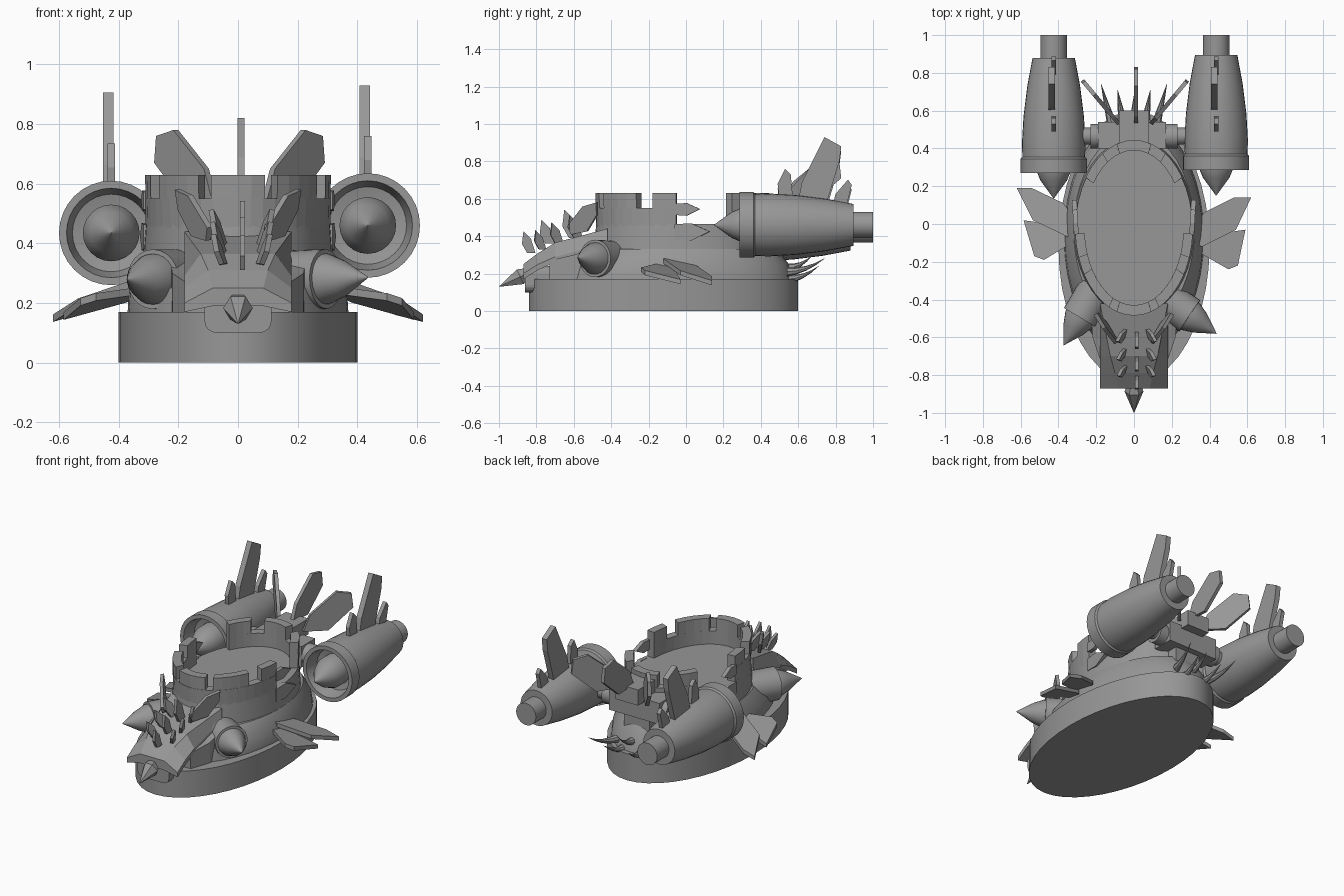
import bpy, bmesh, math
from mathutils import Vector, Matrix

cube = bpy.data.objects.get("Cube")
if cube:
    bpy.data.objects.remove(cube)

stone = bpy.data.materials.new("stone grey")
stone.use_nodes = True
GREY = (0.31, 0.31, 0.31, 1)
stone.diffuse_color = GREY
stone.node_tree.nodes["Principled BSDF"].inputs["Base Color"].default_value = GREY


def finish(name, bm, smooth=False):
    bmesh.ops.recalc_face_normals(bm, faces=bm.faces)
    mesh = bpy.data.meshes.new(name)
    bm.to_mesh(mesh)
    bm.free()
    ob = bpy.data.objects.new(name, mesh)
    bpy.context.collection.objects.link(ob)
    mesh.materials.append(stone)
    if smooth:
        bpy.ops.object.select_all(action='DESELECT')
        ob.select_set(True)
        bpy.context.view_layer.objects.active = ob
        bpy.ops.object.shade_smooth_by_angle(angle=math.radians(35))
    return ob


def loft(name, rings, smooth=False):
    """Skin closed rings of equal length and cap both ends."""
    bm = bmesh.new()
    rows = [[bm.verts.new(p) for p in ring] for ring in rings]
    n = len(rows[0])
    for a, b in zip(rows, rows[1:]):
        for i in range(n):
            j = (i + 1) % n
            bm.faces.new((a[i], a[j], b[j], b[i]))
    bm.faces.new(rows[0])
    bm.faces.new(rows[-1])
    return finish(name, bm, smooth)


def lathe(name, origin, axis, profile, sides=24):
    """Profile of (radius, distance) turned about an axis."""
    rot = Vector(axis).to_track_quat('Z', 'Y').to_matrix()
    rings = []
    for r, d in profile:
        r = max(r, 0.001)
        rings.append([Vector(origin) + rot @ Vector((r * math.cos(k * math.tau / sides),
                      r * math.sin(k * math.tau / sides), d)) for k in range(sides)])
    return loft(name, rings, sides > 8)


def plate(name, origin, u, v, outline, thick=0.025):
    """Flat fin: outline in (u, v) thickened along the normal."""
    o, u, v = Vector(origin), Vector(u).normalized(), Vector(v).normalized()
    n = u.cross(v).normalized() * thick / 2
    flat = [o + u * a + v * b for a, b in outline]
    return loft(name, [[p - n for p in flat], [p + n for p in flat]])


def box(name, lo, hi, bevel=0):
    rings = [[(x, y, z) for x, z in ((lo[0], lo[2]), (hi[0], lo[2]), (hi[0], hi[2]), (lo[0], hi[2]))]
             for y in (lo[1], hi[1])]
    ob = loft(name, rings)
    if bevel:
        bm = bmesh.new()
        bm.from_mesh(ob.data)
        edges = [e for e in bm.edges if abs(e.verts[0].co.y - e.verts[1].co.y) > 0.01]
        bmesh.ops.bevel(bm, geom=edges, offset=bevel, segments=4, profile=0.5, affect='EDGES')
        bm.to_mesh(ob.data)
        bm.free()
    return ob


def oval(rx, ry, cy, z, t):
    return (rx * math.sin(t), cy - ry * math.cos(t), z)


def oval_ring(rx, ry, cy, z, n=40):
    return [oval(rx, ry, cy, z, k * math.tau / n) for k in range(n)]


# Base, hull and tower core
loft("base", [oval_ring(.40, .72, -.12, 0), oval_ring(.40, .72, -.12, .17)], True)
loft("hull", [oval_ring(.37, .64, -.07, .17), oval_ring(.365, .62, -.07, .25),
              oval_ring(.32, .52, -.03, .33)], True)
loft("tower", [oval_ring(.325, .48, -.02, .25), oval_ring(.31, .46, -.02, .465)], True)


# Battlements: wall pieces between two angles
def wall(name, a, b, top):
    rings = []
    steps = max(2, round((b - a) / 8))
    for k in range(steps + 1):
        t = math.radians(a + (b - a) * k / steps)
        rings.append([oval(.31, .46, -.02, .44, t), oval(.312, .465, -.02, top, t),
                      oval(.262, .41, -.02, top, t), oval(.262, .41, -.02, .44, t)])
    loft(name, rings)


wall("front_wall", -86, 86, .55)
wall("back_wall", 125, 235, .55)
for a, b in ((-86, -70), (-58, -25), (-17, 17), (25, 58), (70, 86),
             (125, 148), (163, 197), (212, 235)):
    wall("merlon", a, b, .63)

# Head: arched upper shell, skull, jaw and beak
sections = []
for y, side, top, tw in ((-.87, .20, .25, .085), (-.79, .25, .31, .10),
                         (-.70, .29, .365, .125), (-.42, .36, .44, .18)):
    sections.append([(-.18, y, side), (-tw, y, top), (tw, y, top), (.18, y, side),
                     (.18, y, side - .03), (tw, y, top - .06), (-tw, y, top - .06), (-.18, y, side - .03)])
loft("snout", sections)
loft("skull", [[(-w, y, .16), (w, y, .16), (w, y, z), (-w, y, z)]
               for w, y, z in ((.175, -.73, .27), (.22, -.60, .30), (.23, -.40, .36))])
box("jaw", (-.112, -.86, .10), (.112, -.60, .24), .04)
lathe("beak", (0, -.85, .20), (0, -.15, -.07), [(.035, 0), (.05, .04), (0, .165)], 6)

# Horns beside the head
for s, axis in ((-1, (-.5, -.84, 0)), (1, (.83, -.55, .03))):
    lathe("horn_socket", (s * .27, -.47, .28), axis,
          [(.10, -.15), (.10, .03), (.085, .03), (.085, 0)])
    lathe("horn", (s * .27, -.47, .28), axis, [(.088, 0), (.084, .04), (.06, .10), (0, .20)])

# Crest leaves on the head
LEAF = [(-.02, 0), (-.035, .05), (-.01, .12), (.02, .08), (.025, 0)]
for x, y, z, size in ((.015, -.83, .31, 1), (.015, -.73, .36, 1.1), (.015, -.60, .39, 1.3),
                      (-.05, -.77, .33, .9), (-.05, -.68, .36, 1), (-.05, -.58, .39, 1.1),
                      (.075, -.77, .33, .9), (.075, -.68, .36, 1), (.075, -.58, .39, 1.1)):
    tilt = 0 if abs(x) < .03 else math.copysign(.3, x)
    plate("crest_leaf", (x, y, z), (-tilt, 1, 0), (tilt, -.25, 1),
          [(a * size, b * size) for a, b in LEAF], .018)
for s in (-1, 1):
    plate("brow_leaf", (s * .10, -.61, .41), (s * .55, .83, .5), (0, -.3, 1),
          [(0, 0), (-.01, .05), (.12, .10), (.21, .08), (.19, .02), (.10, -.03)], .02)
    # Leaves lying along the tower sides
    for z, size in ((.545, .8), (.425, 1.1)):
        plate("tower_leaf", (s * .305, -.06, z), (s * .06, 1, 0), (0, 0, 1),
              [(0, -.04 * size), (.08 * size, -.045 * size), (.17 * size, 0),
               (.08 * size, .04 * size), (0, .035 * size)], .025)

# Side fins, sloping down outwards and backwards
UPPER = [(.28, -.08), (.37, .06), (.53, .14), (.62, .14), (.54, -.03), (.36, -.12)]
LOWER = [(.28, -.18), (.38, -.06), (.59, -.03), (.55, -.22), (.50, -.24), (.36, -.16)]
for s in (-1, 1):
    turn = Matrix.Rotation(.09, 3, 'Z') if s < 0 else Matrix.Identity(3)
    for name, outline, z in (("upper_side_fin", UPPER, .345), ("lower_side_fin", LOWER, .31)):
        rings = []
        for lift in (0, .025):
            ring = []
            for x, y in outline:
                p = turn @ Vector((s * x, y, 0))
                ring.append((p.x if abs(p.x) < .62 else s * .62,
                             y if s > 0 else y + .05, z - .25 * x - .20 * y - lift))
            rings.append(ring)
        loft(name, rings)

# Engines with nose cones, nozzles and fins
TALL = [(-.02, -.04), (.0, .06), (.12, .30), (.21, .25), (.20, .17), (.13, -.06)]
SMALL = [(-.03, -.04), (-.04, .06), (.0, .14), (.03, .11), (.04, 0), (.03, -.04)]
for s, x, z, y in ((-1, -.425, .435, .27), (1, .435, .46, .285)):
    at = (x, y, z)
    lathe("engine", at, (0, 1, 0),
          [(.05, .10), (.13, .08), (.15, 0), (.175, 0), (.175, .075), (.166, .085),
           (.168, .16), (.160, .30), (.140, .46), (.112, .61), (.07, .61), (.07, 1 - y)], 32)
    lathe("nose_cone", at, (0, -1, 0), [(.095, -.10), (.095, -.02), (.07, .04), (0, .135)])
    plate("engine_tall_fin", (x - .01, .62, z + .17), (0, 1, 0), (0, 0, 1), TALL, .035)
    plate("engine_front_fin", (x, .53, z + .16), (0, 1, 0), (0, 0, 1), SMALL, .025)
    plate("engine_rear_fin", (x, .82, z + .11), (0, 1, 0), (0, .35, 1), SMALL, .025)
    # Axle from tail block to engine
    lathe("axle", (s * .15, .465, .45), (s, 0, 0), [(.065, 0), (.065, .08), (.045, .08), (.045, .20)], 16)

# Tail block and support
box("tail_block", (-.19, .40, .385), (.17, .54, .52))
box("tail_support", (-.09, .36, .16), (.09, .50, .40))
box("tail_post", (-.08, .42, .50), (.08, .60, .60))

# Fan of three tail blades
BLADE = [(0, 0), (.04, .10), (.20, .23), (.29, .21), (.30, .12), (.15, -.01)]
for x, yaw in ((-.08, 40), (.01, 0), (.09, -40)):
    t = math.radians(yaw)
    lift = .59 if yaw == 0 else .55
    plate("tail_blade", (x, .53, lift), (-math.sin(t), math.cos(t), 0), (0, 0, 1), BLADE, .022)

# Curved tail spikes near the base and above it
for x, z, length in ((-.12, .24, .20), (-.06, .20, .17), (0, .26, .14), (.06, .20, .17), (.12, .24, .20)):
    rings = []
    for k in range(5):
        f = k / 4
        r = .024 * (1 - f) + .001
        c = Vector((x * (1 + .45 * f), .54 + length * f, z - .03 + .07 * f * f))
        rings.append([c + Vector((r * math.cos(a * math.tau / 8), 0, r * math.sin(a * math.tau / 8)))
                      for a in range(8)])
    loft("tail_spike", rings)
